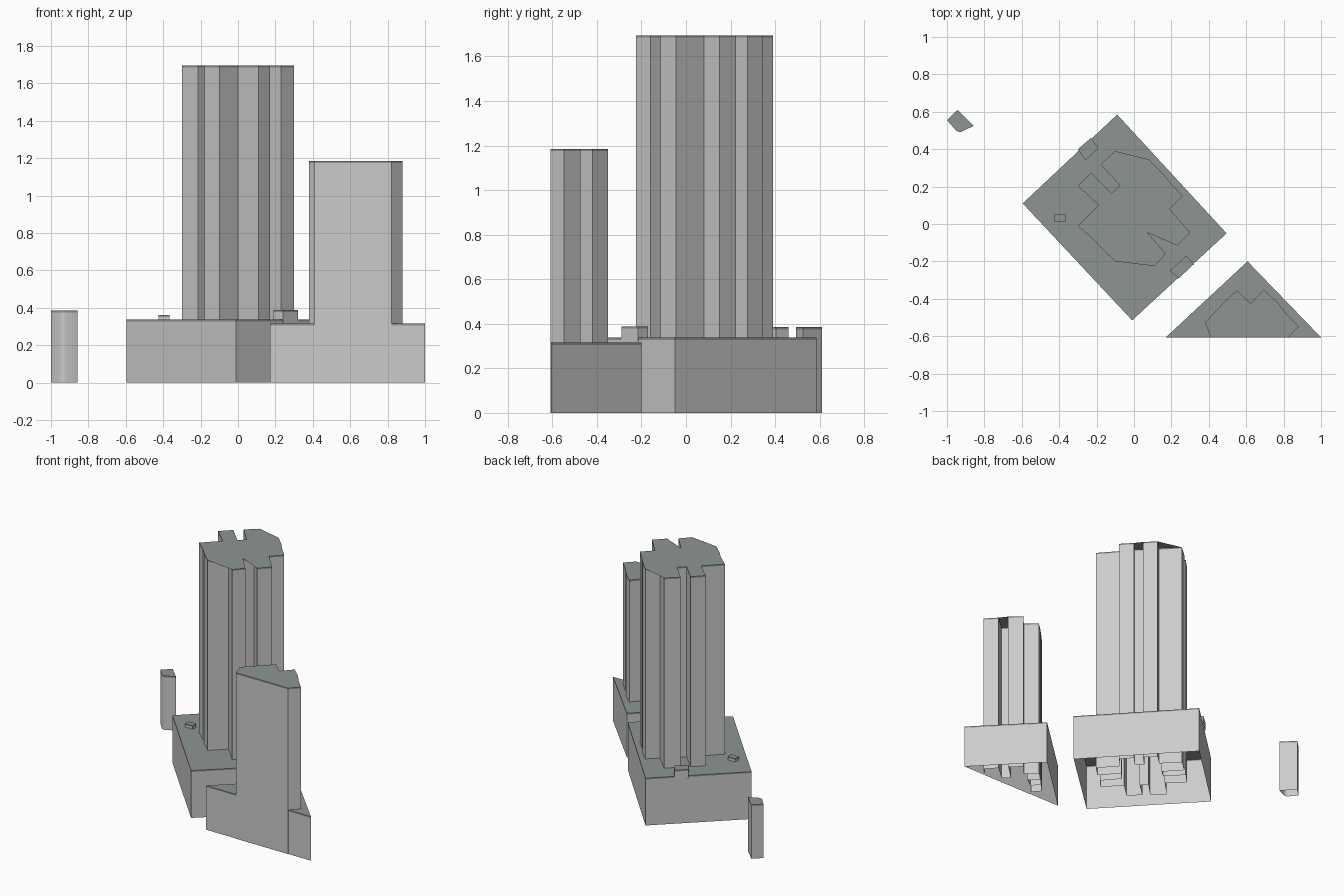
import bpy
import bmesh
import math

if "Cube" in bpy.data.objects:
    bpy.data.objects.remove(bpy.data.objects["Cube"], do_unlink=True)


def make_material(name, rgb):
    mat = bpy.data.materials.new(name)
    mat.use_nodes = True
    colour = (*rgb, 1)
    mat.diffuse_color = colour
    mat.node_tree.nodes["Principled BSDF"].inputs["Base Color"].default_value = colour
    return mat


wall_grey = make_material("wall_grey", (.6, .6, .6))
roof_grey = make_material("roof_grey_green", (.27, .305, .285))


def signed_area(outline):
    following = outline[1:] + outline[:1]
    return sum(a[0] * b[1] - b[0] * a[1] for a, b in zip(outline, following))


def building(name, outline, top, bottom=0, trim=.01):
    """Open-bottomed prism: grey walls, a thin roof edge and a flat roof."""
    if signed_area(outline) < 0:
        outline = outline[::-1]
    bm = bmesh.new()
    rings = [[bm.verts.new((x, y, z)) for x, y in outline]
             for z in (bottom, top - trim, top)]
    count = len(outline)
    for material, (low, high) in enumerate(zip(rings, rings[1:])):
        for i in range(count):
            j = (i + 1) % count
            face = bm.faces.new((low[i], low[j], high[j], high[i]))
            face.material_index = material
    roof = bm.faces.new(rings[-1])
    roof.material_index = 1
    bmesh.ops.triangulate(bm, faces=[roof])
    mesh = bpy.data.meshes.new(name)
    bm.to_mesh(mesh)
    bm.free()
    mesh.materials.append(wall_grey)
    mesh.materials.append(roof_grey)
    obj = bpy.data.objects.new(name, mesh)
    bpy.context.collection.objects.link(obj)
    return obj


# Main block: four-sided podium with a notched tower
building("main_podium",
         [(-.09, .585), (-.595, .11), (-.01, -.515), (.495, -.05)], .338)

main_plan = [
    (-.18, .32), (-.1, .39), (.01, .28), (.08, .345), (.15, .275), (.08, .205),
    (.13, .16), (.19, .225), (.26, .15), (.19, .08), (.3, -.045), (.23, -.115),
    (.12, .01), (.07, -.045), (.17, -.16), (.11, -.225), (0, -.105),
    (-.1, -.2), (-.18, -.125), (-.08, -.035), (-.12, .01), (-.215, -.085),
    (-.3, -.01), (-.19, .1), (-.3, .205), (-.23, .275), (-.12, .165), (-.075, .205)]
building("main_tower", main_plan, 1.695)

# Rooftop boxes on the main podium
building("back_roof_box", [(-.3, .4), (-.26, .34), (-.19, .405), (-.23, .46)],
         .385, .32)
building("front_roof_box", [(.19, -.25), (.24, -.29), (.32, -.215), (.28, -.17)],
         .388, .32)
building("small_roof_box", [(-.425, .01), (-.365, .01), (-.365, .05), (-.425, .05)],
         .362, .32)

# Triangular block, its tower flush with the front wall
building("triangle_podium", [(.607, -.2), (.17, -.606), (1, -.606)], .315)

side_plan = [
    (.41, -.608), (.43, -.58), (.38, -.525), (.445, -.457), (.487, -.52),
    (.555, -.47), (.485, -.415), (.55, -.355), (.625, -.425), (.693, -.35),
    (.768, -.42), (.66, -.52), (.705, -.567), (.81, -.473), (.88, -.548),
    (.82, -.608)]
building("triangle_tower", side_plan, 1.185)

# Small detached building with a softened front corner
annex = building("small_annex",
                 [(-.943, .61), (-1, .555), (-.95, .498), (-.938, .493),
                  (-.922, .493), (-.857, .525)], .385)
bpy.ops.object.select_all(action='DESELECT')
annex.select_set(True)
bpy.context.view_layer.objects.active = annex
bpy.ops.object.shade_smooth_by_angle(angle=math.radians(50))
